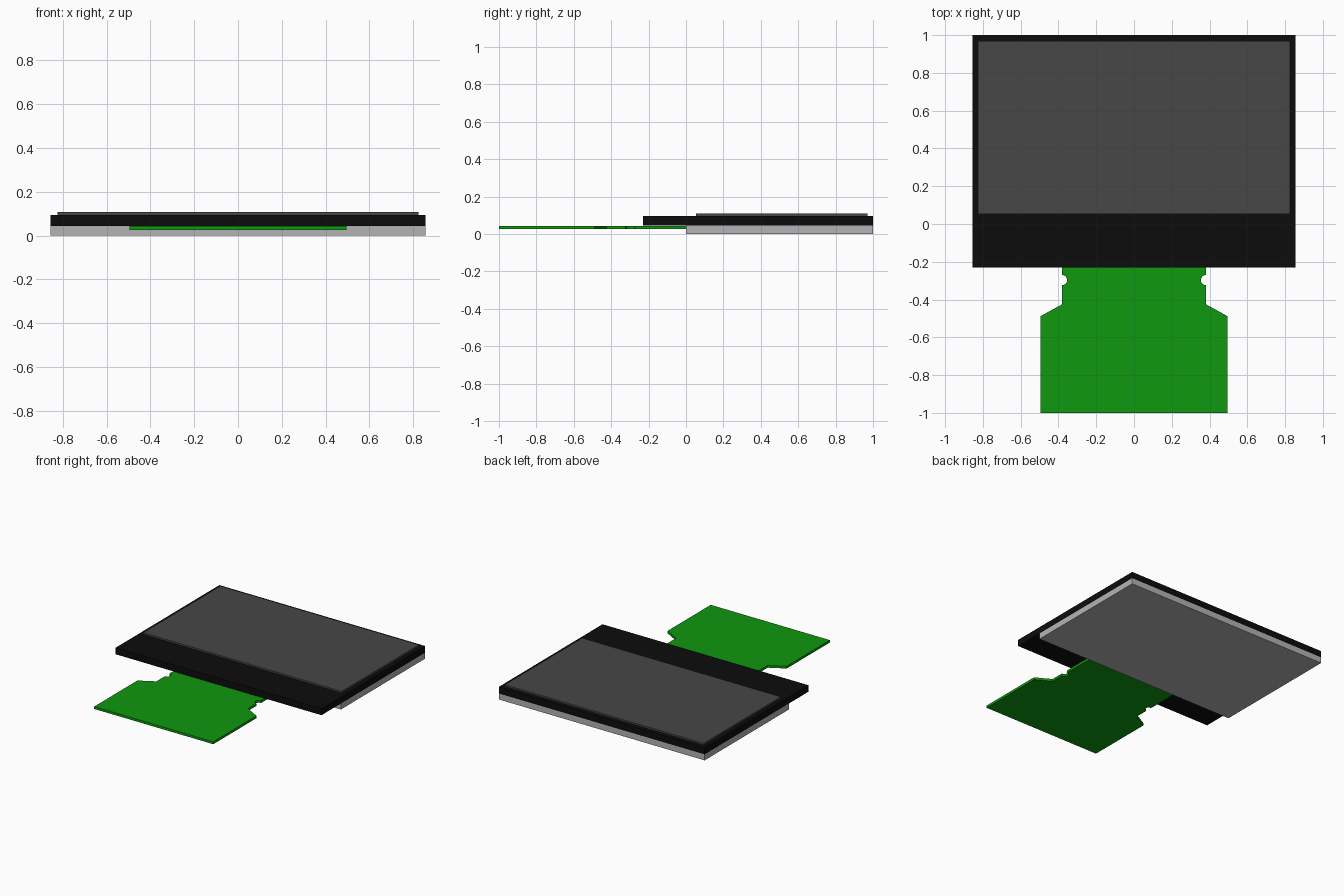
import bpy, bmesh, math

cube = bpy.data.objects.get("Cube")
if cube:
    bpy.data.objects.remove(cube, do_unlink=True)


def material(name, rgb):
    m = bpy.data.materials.new(name)
    m.use_nodes = True
    m.diffuse_color = (*rgb, 1)
    m.node_tree.nodes["Principled BSDF"].inputs["Base Color"].default_value = (*rgb, 1)
    return m


def plate(name, outline, z0, z1, mat):
    """Extrude a counter-clockwise outline from z0 up to z1."""
    bm = bmesh.new()
    base = bm.faces.new([bm.verts.new((x, y, z0)) for x, y in outline])
    top = bmesh.ops.extrude_face_region(bm, geom=[base])["geom"]
    for v in top:
        if isinstance(v, bmesh.types.BMVert):
            v.co.z = z1
    bmesh.ops.recalc_face_normals(bm, faces=bm.faces)
    mesh = bpy.data.meshes.new(name)
    bm.to_mesh(mesh)
    bm.free()
    mesh.materials.append(mat)
    obj = bpy.data.objects.new(name, mesh)
    bpy.context.collection.objects.link(obj)
    return obj


def rect(half_x, y0, y1):
    return [(-half_x, y0), (half_x, y0), (half_x, y1), (-half_x, y1)]


black = material("black glass", (0.0037, 0.0037, 0.0037))
grey = material("dark grey film", (0.063, 0.063, 0.063))
silver = material("light grey housing", (0.46, 0.45, 0.455))
green = material("green ribbon", (0.0045, 0.315, 0.0045))

# Stacked display: housing, glass and viewing film
plate("backlight_housing", rect(0.855, 0.0, 1.0), 0.0, 0.045, silver)
plate("display_glass", rect(0.855, -0.23, 1.0), 0.045, 0.095, black)
plate("viewing_film", rect(0.825, 0.053, 0.97), 0.095, 0.108, grey)

# Ribbon: wide tail, sloped shoulders, round locating notches, narrow neck
NECK, TAIL, NOTCH_Y, NOTCH_R = 0.381, 0.495, -0.297, 0.027
side = [(TAIL, -1.0), (TAIL, -0.488), (NECK, -0.425)]
for i in range(13):
    a = -math.pi / 2 - math.pi * i / 12
    side.append((NECK + NOTCH_R * math.cos(a), NOTCH_Y + NOTCH_R * math.sin(a)))
side.append((NECK, 0.002))
outline = side + [(-x, y) for x, y in reversed(side)]
plate("ribbon_cable", outline, 0.025, 0.043, green)
